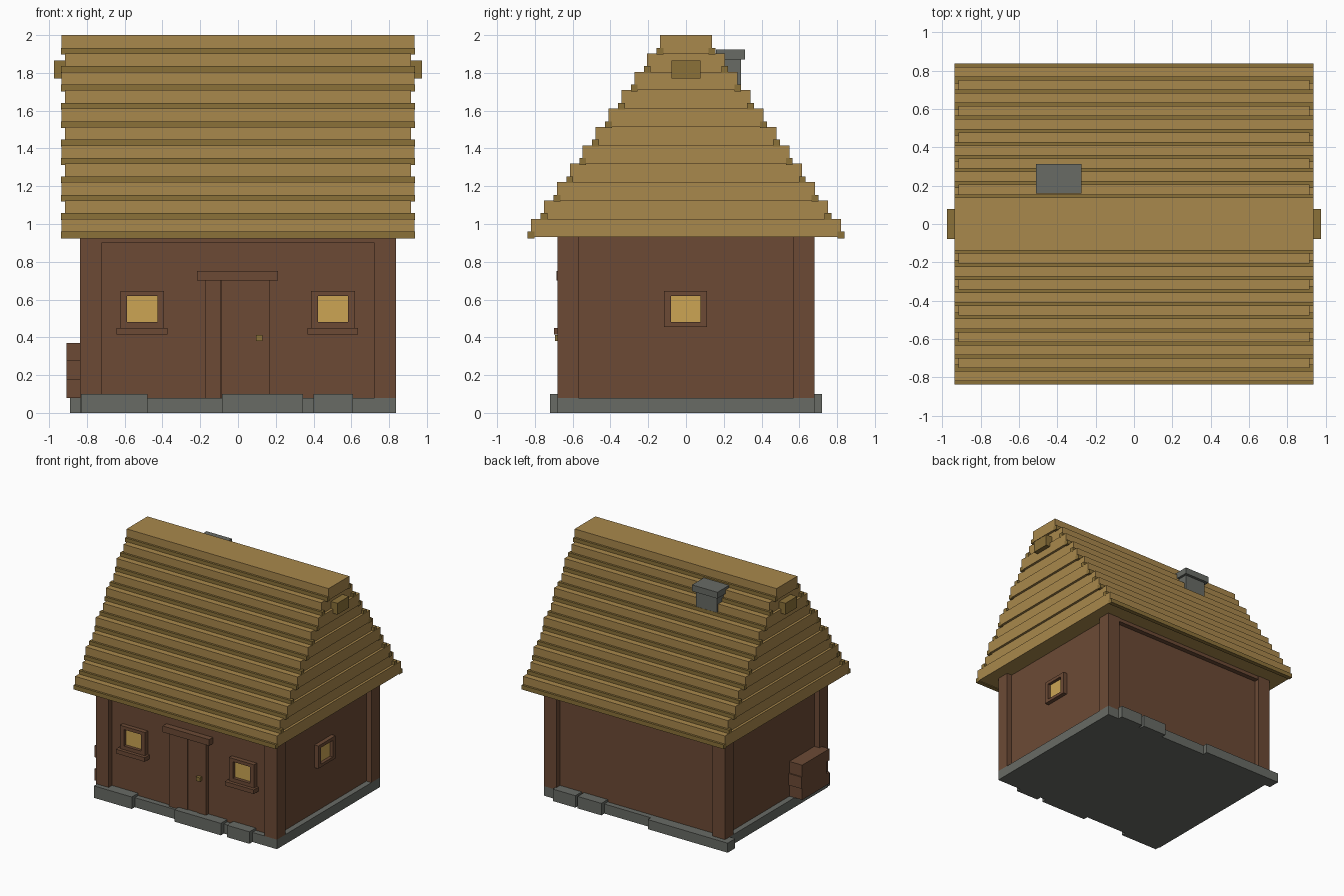
import bpy, bmesh

if "Cube" in bpy.data.objects:
    bpy.data.objects.remove(bpy.data.objects["Cube"])


def material(name, r, g, b):
    """Flat material from an sRGB colour (0-255), stored as linear."""
    lin = [((c / 255 + 0.055) / 1.055) ** 2.4 for c in (r, g, b)]
    m = bpy.data.materials.new(name)
    m.diffuse_color = (*lin, 1)
    m.use_nodes = True
    m.node_tree.nodes["Principled BSDF"].inputs["Base Color"].default_value = m.diffuse_color
    return m


STRAW = material("straw", 169, 136, 76)
DARK_STRAW = material("dark_straw", 139, 113, 57)
WOOD = material("brown_wood", 108, 74, 53)
STONE = material("grey_stone", 104, 107, 101)
GLOW = material("window_glow", 204, 165, 84)


def boxes(name, mat, extents):
    """One object made of boxes given as (x0, x1, y0, y1, z0, z1)."""
    bm = bmesh.new()
    for x0, x1, y0, y1, z0, z1 in extents:
        verts = bmesh.ops.create_cube(bm, size=1)["verts"]
        for v in verts:
            v.co.x = x1 if v.co.x > 0 else x0
            v.co.y = y1 if v.co.y > 0 else y0
            v.co.z = z1 if v.co.z > 0 else z0
    me = bpy.data.meshes.new(name)
    bm.to_mesh(me)
    bm.free()
    me.materials.append(mat)
    ob = bpy.data.objects.new(name, me)
    bpy.context.collection.objects.link(ob)
    return ob


# Stone footing with a few proud stones front and back
boxes("foundation", STONE, [(-0.837, 0.837, -0.68, 0.68, 0, 0.08)])
boxes("front_stones", STONE, [(a, b, -0.72, -0.62, 0, 0.10) for a, b in
                              ((-0.83, -0.48), (-0.085, 0.345), (0.40, 0.61))])
boxes("back_stones", STONE, [(0.52, 0.73, 0.62, 0.72, 0, 0.10),
                             (0.28, 0.50, 0.62, 0.72, 0, 0.10),
                             (-0.89, -0.15, 0.62, 0.72, 0, 0.08)])

# Walls, corner posts and the plates under the eaves
boxes("walls", WOOD, [(-0.79, 0.79, -0.635, 0.635, 0.08, 0.94)])
posts = []
for sx in (-1, 1):
    for sy in (-1, 1):
        xs = sorted((sx * 0.722, sx * 0.837))
        ys = sorted((sy * 0.57, sy * 0.68))
        posts.append((*xs, *ys, 0.08, 0.94))
boxes("corner_posts", WOOD, posts)
boxes("wall_plates", WOOD, [(-0.722, 0.722, -0.675, -0.6, 0.90, 0.94),
                            (-0.722, 0.722, 0.6, 0.675, 0.90, 0.94)])

# Thatched roof: stacked courses, each with a darker lip front and back
COURSES, Z0, STEP = 11, 0.93, 0.0973
courses, lips = [], []
for i in range(COURSES):
    half_x = 0.935 if i % 2 == 0 else 0.915
    half_y = 0.82 - i * 0.0683
    z = Z0 + i * STEP
    courses.append((-half_x, half_x, -half_y, half_y, z, z + STEP))
    for s in (-1, 1):
        ys = sorted((s * (half_y - 0.018), s * (half_y + 0.018)))
        lips.append((-0.936, 0.936, *ys, z - 0.006, z + 0.03))
boxes("thatch_courses", STRAW, courses)
boxes("thatch_lips", DARK_STRAW, lips)
boxes("ridge_beam", DARK_STRAW, [(-0.975, 0.975, -0.077, 0.077, 1.77, 1.865)])

# Chimney on the rear slope
boxes("chimney", STONE, [(-0.49, -0.295, 0.18, 0.29, 1.6, 1.88)])
boxes("chimney_cap", STONE, [(-0.51, -0.275, 0.158, 0.313, 1.87, 1.923)])

# Door of four planks, with lintel and knob
planks = []
for i in range(4):
    x = -0.175 + i * 0.0865
    planks.append((x, x + 0.0855, -0.66 - 0.006 * (i % 2), -0.6, 0.08, 0.71))
boxes("door", WOOD, planks)
boxes("door_lintel", WOOD, [(-0.218, 0.212, -0.685, -0.6, 0.70, 0.752)])
boxes("door_knob", DARK_STRAW, [(0.095, 0.131, -0.693, -0.65, 0.38, 0.413)])


def frame(c, half, inner, z, out, back):
    """Four bars around an opening: (a0, a1, d0, d1, z0, z1)."""
    z0, z1, p0, p1 = z
    return [(c - half, c - inner, out, back, z0, z1),
            (c + inner, c + half, out, back, z0, z1),
            (c - inner, c + inner, out, back, z0, p0),
            (c - inner, c + inner, out, back, p1, z1)]


# Windows
Z = (0.45, 0.645, 0.48, 0.618)
for name, c in (("left", -0.507), ("right", 0.503)):
    boxes(name + "_window_frame", WOOD, frame(c, 0.116, 0.08, Z, -0.672, -0.6))
    boxes(name + "_window_sill", WOOD,
          [(c - 0.135, c + 0.133, -0.70, -0.6, 0.415, 0.45)])
    boxes(name + "_window_pane", GLOW,
          [(c - 0.08, c + 0.08, -0.644, -0.635, 0.48, 0.618)])
boxes("side_window_frame", WOOD,
      [(d0, d1, a0, a1, z0, z1) for a0, a1, d0, d1, z0, z1
       in frame(-0.002, 0.114, 0.078, (0.455, 0.645, 0.48, 0.618), 0.75, 0.825)])
boxes("side_window_pane", GLOW, [(0.79, 0.799, -0.08, 0.076, 0.48, 0.618)])

# Stacked firewood against the left wall, middle row shifted
boxes("firewood", WOOD, [
    (-0.908, -0.78, -0.60 + d, -0.24 + d * 0.3, 0.08 + i * 0.097, 0.177 + i * 0.097)
    for i, d in enumerate((0, 0.035, 0))])
